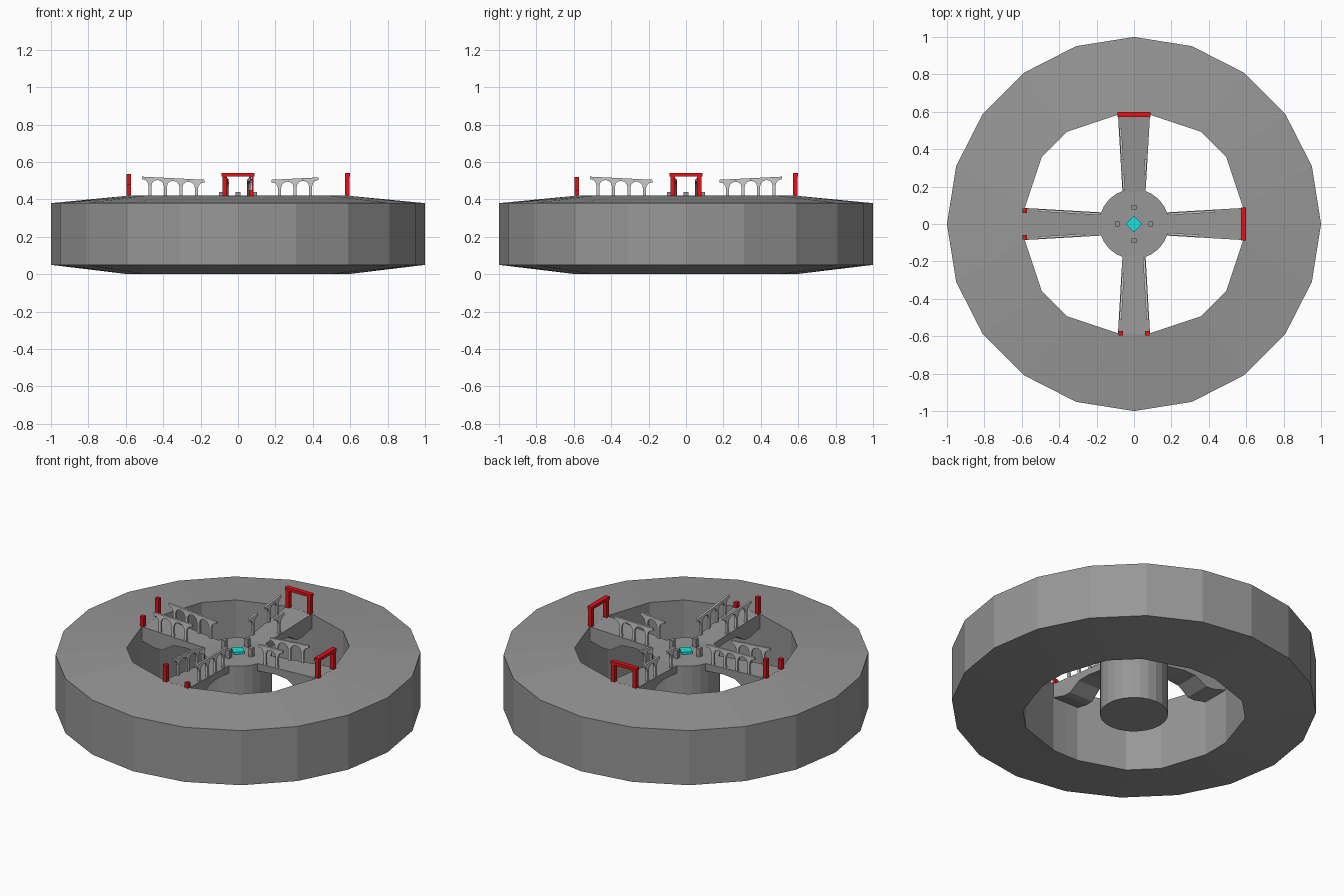
import bpy, bmesh
from math import radians, sin, cos
from mathutils import Matrix, Vector

if "Cube" in bpy.data.objects:
    bpy.data.objects.remove(bpy.data.objects["Cube"])

DECK = 0.42
HUB = 0.39


def finish(name, bm, mat, angle=0):
    bm.transform(Matrix.Rotation(radians(angle), 4, 'Z'))
    bmesh.ops.recalc_face_normals(bm, faces=bm.faces)
    me = bpy.data.meshes.new(name)
    bm.to_mesh(me)
    bm.free()
    ob = bpy.data.objects.new(name, me)
    bpy.context.collection.objects.link(ob)
    me.materials.append(mat)
    return ob


def material(name, col):
    m = bpy.data.materials.new(name)
    m.diffuse_color = (*col, 1)
    m.use_nodes = True
    m.node_tree.nodes["Principled BSDF"].inputs["Base Color"].default_value = m.diffuse_color
    return m


def add_box(bm, lo, hi):
    lo, hi = Vector(lo), Vector(hi)
    mat = Matrix.Translation((lo + hi) / 2) @ Matrix.Diagonal((*(hi - lo), 1))
    bmesh.ops.create_cube(bm, size=1, matrix=mat)


def add_slab(bm, profile, edges):
    """Extrude a (u, z) profile sideways between edges(u) = (v0, v1)."""
    a = [bm.verts.new((u, edges(u)[0], z)) for u, z in profile]
    b = [bm.verts.new((u, edges(u)[1], z)) for u, z in profile]
    bm.faces.new(a)
    bm.faces.new(b[::-1])
    n = len(a)
    for i in range(n):
        j = (i + 1) % n
        bm.faces.new((a[i], b[i], b[j], a[j]))


stone = material("dark_stone", (0.31, 0.31, 0.31))
pale = material("pale_stone", (0.52, 0.52, 0.52))
red = material("gate_red", (0.76, 0.006, 0.008))
teal = material("crystal_teal", (0.01, 0.76, 0.76))

# outer ring: 20-sided outside, notched inside where the bridges land
outer = [(1.0, i * 18) for i in range(20)]
inner = [(r, q * 90 + a) for q in range(4)
         for r, a in ((.585, 0), (.59, 8.5), (.61, 36), (.61, 54), (.59, 81.5))]
bm = bmesh.new()
loops = [[bm.verts.new((r * cos(radians(a)), r * sin(radians(a)), z)) for r, a in pts]
         for pts, z in ((outer, .05), (outer, .38), (inner, DECK), (inner, 0))]
for k in range(4):
    p, q = loops[k], loops[(k + 1) % 4]
    for i in range(20):
        j = (i + 1) % 20
        bm.faces.new((p[i], p[j], q[j], q[i]))
finish("outer_ring", bm, stone)

# central column, slightly lower than the ring
bm = bmesh.new()
bmesh.ops.create_cone(bm, cap_ends=True, segments=24, radius1=.187, radius2=.187,
                      depth=HUB, matrix=Matrix.Translation((0, 0, HUB / 2)))
finish("central_column", bm, stone)

# bridges slope gently to the hub, with a thickened bracket at the ring end
deck_profile = [(.17, HUB), (.59, DECK), (.59, .335), (.5, .31), (.45, .31),
                (.38, .355), (.3, .36), (.17, .345)]


def half_width(u):
    return .06 + (u - .14) * .058


def deck_z(u):
    return HUB + (u - .17) * (DECK - HUB) / .42


# railing module: a slim post flaring into two half arches
flare = [(.008, 0), (.0075, .05), (.012, .064), (.022, .074), (.042, .079)]


def add_rail_module(bm, k, side):
    c = .222 + k * .083

    def top(u):
        return .505 + (u - .18) * .05

    def rise(z, u):
        return deck_z(u) + z * (top(u) - deck_z(u)) / .09
    right = [(c + w, rise(z, c + w)) for w, z in flare]
    left = [(c - w, rise(z, c - w)) for w, z in flare]
    caps = [(c + .042, top(c + .042)), (c - .042, top(c - .042))]
    add_slab(bm, right + caps + left[::-1],
             lambda u: (side * (half_width(u) - .015), side * (half_width(u) - .003)))


# angle, rail modules on +v and -v side, gate post heights on +v and -v side, lintel
arms = [("right", 0, (0, 1, 2), (0, 1), .105, .105, True),
        ("back", 90, (0, 2, 3), (1,), .105, .105, True),
        ("left", 180, (1, 2, 3), (0, 1, 2, 3), .06, .115, False),
        ("front", 270, (0, 1, 2, 3), (1, 2, 3), .03, .10, False)]

for name, ang, rails_p, rails_n, post_p, post_n, lintel in arms:
    bm = bmesh.new()
    add_slab(bm, deck_profile, lambda u: (-half_width(u), half_width(u)))
    finish(name + "_bridge", bm, stone, ang)

    bm = bmesh.new()
    for side, mods in ((1, rails_p), (-1, rails_n)):
        for k in mods:
            add_rail_module(bm, k, side)
    finish(name + "_railing", bm, pale, ang)

    bm = bmesh.new()
    add_box(bm, (.573, .06, DECK - .01), (.597, .083, DECK + post_p))
    add_box(bm, (.573, -.083, DECK - .01), (.597, -.06, DECK + post_n))
    if lintel:
        add_box(bm, (.571, -.087, .522), (.599, .087, .54))
    finish(name + "_gate", bm, red, ang)

    # small pillar around the crystal
    bm = bmesh.new()
    add_box(bm, (.078, -.013, HUB), (.102, .013, .44))
    finish(name + "_pillar", bm, stone, ang)

# crystal at the centre
bm = bmesh.new()
add_box(bm, (-.031, -.031, HUB), (.031, .031, HUB + .014))
finish("centre_crystal", bm, teal, 45)
